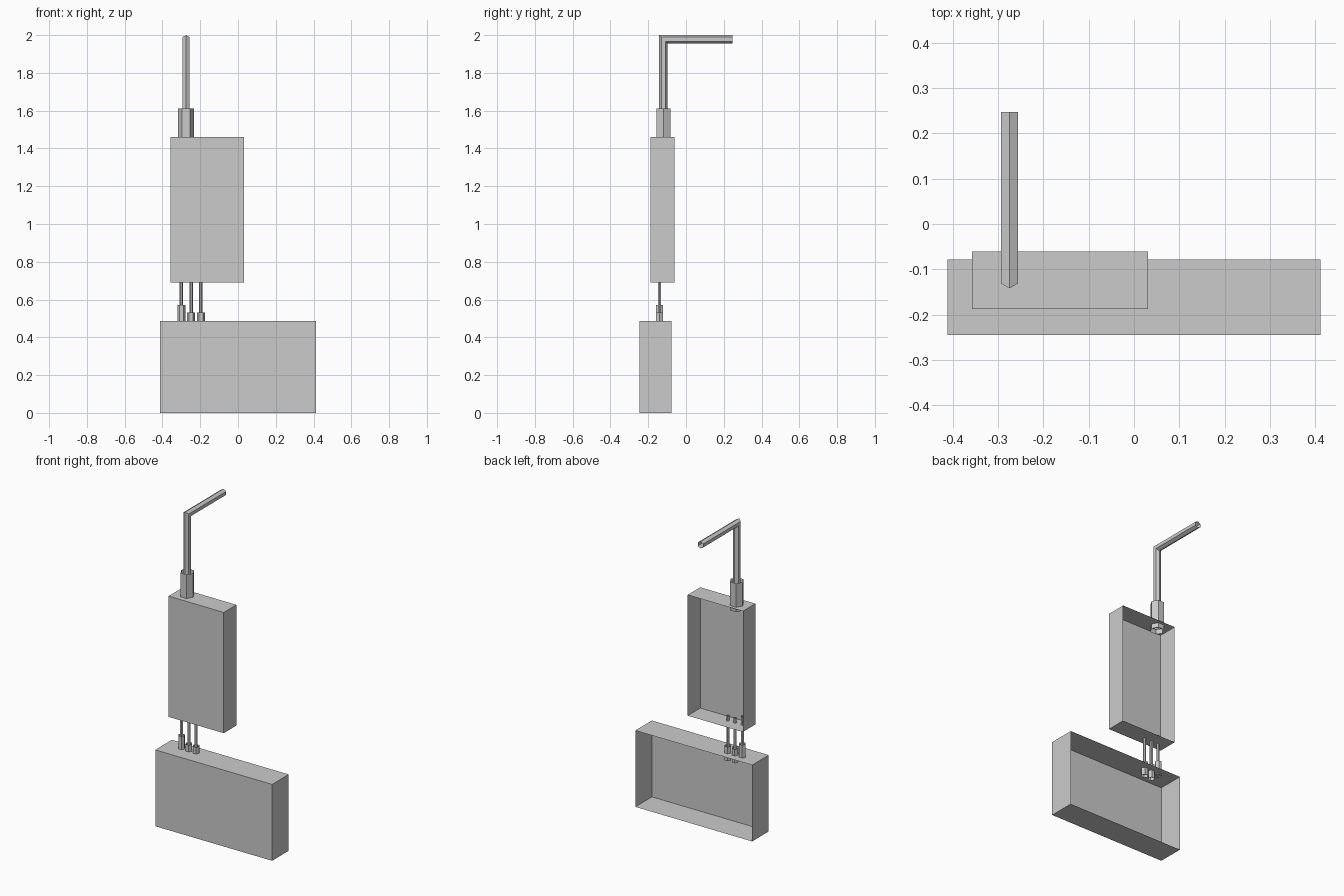
import bpy, bmesh
from math import sin, cos, pi

if "Cube" in bpy.data.objects:
    bpy.data.objects.remove(bpy.data.objects["Cube"])


def finish(name, bm):
    bmesh.ops.recalc_face_normals(bm, faces=bm.faces[:])
    mesh = bpy.data.meshes.new(name)
    bm.to_mesh(mesh)
    bm.free()
    obj = bpy.data.objects.new(name, mesh)
    bpy.context.collection.objects.link(obj)
    return obj


def open_box(name, x, y, z):
    """Thin-walled box with no back (+y) face."""
    bm = bmesh.new()
    bmesh.ops.create_cube(bm, size=1)
    for v in bm.verts:
        v.co = [lo + (c + 0.5) * (hi - lo) for c, (lo, hi) in zip(v.co, (x, y, z))]
    back = max(bm.faces, key=lambda f: f.calc_center_median().y)
    bmesh.ops.delete(bm, geom=[back], context='FACES_ONLY')
    # keep the outward orientation of the cube
    mesh = bpy.data.meshes.new(name)
    bm.to_mesh(mesh)
    bm.free()
    obj = bpy.data.objects.new(name, mesh)
    bpy.context.collection.objects.link(obj)


def tube(name, x, r, rings, turn=0.0):
    """Open hexagonal tube; each ring is (y, z, y_scale, z_slope)."""
    bm = bmesh.new()
    section = [(r * cos(turn + i * pi / 3), r * sin(turn + i * pi / 3)) for i in range(6)]
    loops = [[bm.verts.new((x + dx, y + dy * ky, z + dy * kz)) for dx, dy in section]
             for y, z, ky, kz in rings]
    for a, b in zip(loops, loops[1:]):
        for i in range(6):
            j = (i + 1) % 6
            bm.faces.new((a[i], a[j], b[j], b[i]))
    mesh = bpy.data.meshes.new(name)
    bm.to_mesh(mesh)
    bm.free()
    obj = bpy.data.objects.new(name, mesh)
    bpy.context.collection.objects.link(obj)


def straight(name, x, y, r, z0, z1):
    tube(name, x, r, [(y, z0, 1, 0), (y, z1, 1, 0)])


# Wall boxes
open_box("lower_box", (-0.412, 0.412), (-0.245, -0.078), (0, 0.487))
open_box("upper_box", (-0.358, 0.031), (-0.188, -0.061), (0.69, 1.46))

# Main conduit: vertical run, mitred corner, horizontal run to the back
tube("main_conduit", -0.275, 0.022,
     [(-0.12, 1.45, 1, 0), (-0.12, 1.978, 1, -1), (0.247, 1.978, 0, -1)], pi / 2)
straight("main_collar", -0.275, -0.119, 0.042, 1.43, 1.612)

# Three thin cables between the boxes, each with a collar
for i, (x, lift) in enumerate([(-0.300, 0.04), (-0.248, 0), (-0.197, 0)], 1):
    straight(f"cable_{i}", x, -0.14, 0.0095, 0.45 + lift, 0.723 + lift * 0.6)
    straight(f"cable_collar_{i}", x, -0.14, 0.021, 0.44 + lift, 0.531 + lift)
